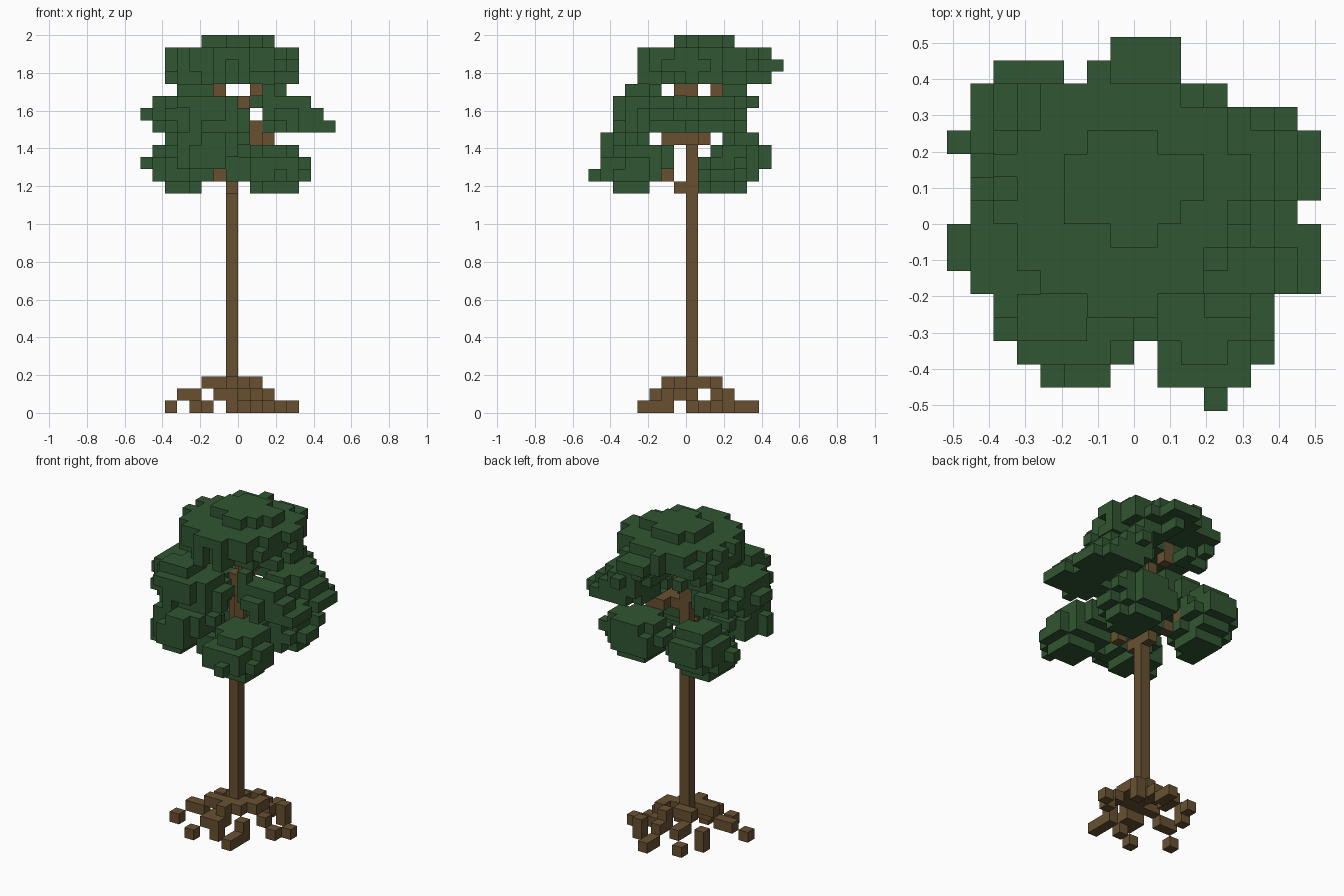
import bpy, bmesh, random
from mathutils import Vector

random.seed(4)
CELL = 2 / 31
STEP = {"e": Vector((1, 0, 0)), "w": Vector((-1, 0, 0)), "n": Vector((0, 1, 0)),
        "s": Vector((0, -1, 0)), "u": Vector((0, 0, 1)), "d": Vector((0, 0, -1))}

if "Cube" in bpy.data.objects:
    bpy.data.objects.remove(bpy.data.objects["Cube"])


def material(name, colour):
    mat = bpy.data.materials.new(name)
    mat.use_nodes = True
    mat.diffuse_color = colour
    mat.node_tree.nodes["Principled BSDF"].inputs["Base Color"].default_value = colour
    return mat


bark = material("bark_brown", (0.137, 0.081, 0.031, 1))
leaf = material("leaf_green", (0.031, 0.092, 0.032, 1))

parts = []      # (name, material, cells)
filled = set()  # every cell taken so far


def add_part(name, mat, cells):
    cells = set(cells) - filled
    filled.update(cells)
    parts.append((name, mat, cells))


def walk(start, path):
    """Cells visited by a chain of compass steps."""
    here, cells = Vector(start), []
    for token in path.split():
        for letter in token:
            here = here + STEP[letter]
        cells.append(tuple(int(round(c)) for c in here))
    return cells


def is_open(i, j, k):
    """Air gaps between the tiers of leaves."""
    if k == 18:
        return i in (-2, -1, 0) or not (-6 <= j <= -4 or 1 <= j <= 5)
    if k in (19, 20, 21):
        return j in (-1, 0) or (k == 19 and i == -2)
    if k == 22:
        return i > 0 or -4 < j < 2
    if k == 23:
        return i == 1
    if k == 26:
        return not (-5 <= i <= -3 or 2 <= i <= 3) or not (-5 <= j <= -3 or 3 <= j <= 5)
    if k == 27:
        return -4 <= i <= -1 and j >= 3
    return False


def clump(name, x, y, rx, ry, base, profile, lean=(0, 0), rag=0.45):
    """Stack of discs, ragged below and cleaner above; lean shifts each higher disc."""
    cells = []
    for n, scale in enumerate(profile):
        cx, cy, k = x + lean[0] * n, y + lean[1] * n, base + n
        rough = rag * (1 - .7 * n / len(profile))
        for i in range(-8, 8):
            for j in range(-8, 8):
                d = ((i + .5 - cx) / (rx * scale)) ** 2 + ((j + .5 - cy) / (ry * scale)) ** 2
                if d <= 1 - rough * random.random() and not is_open(i, j, k):
                    cells.append((i, j, k))
    add_part(name, leaf, cells)


def build(name, mat, cells):
    """Mesh of the exposed cell sides, welded at the corners."""
    bm = bmesh.new()
    for cell in sorted(cells):
        c = Vector(cell)
        centre = c + Vector((.5, .5, .5))
        for step in STEP.values():
            if tuple(int(round(v)) for v in c + step) in filled:
                continue
            a = Vector((step.y, step.z, step.x)) / 2
            b = step.cross(a)
            mid = centre + step / 2
            corners = (mid - a - b, mid + a - b, mid + a + b, mid - a + b)
            bm.faces.new([bm.verts.new(p * CELL) for p in corners])
    bmesh.ops.remove_doubles(bm, verts=bm.verts, dist=CELL / 100)
    mesh = bpy.data.meshes.new(name)
    bm.to_mesh(mesh)
    bm.free()
    mesh.materials.append(mat)
    bpy.context.collection.objects.link(bpy.data.objects.new(name, mesh))


# Trunk
add_part("trunk", bark, [(-1, 0, k) for k in range(2, 25)])

# Roots, stepping down and away from the foot of the trunk
ROOTS = {
    "root_left": "e e ed ed en",
    "root_back_left": "e en nd en d",
    "root_front_left": "es esd d s s",
    "root_front": "s s d s d",
    "root_front_right": "s wsd s wsd",
    "root_right": "ws w wd w wsd",
    "root_back_right": "wn wwnd d",
    "root_back": "n wnd n wnd",
    "root_back_long": "n en d n nd n",
}
for name, path in ROOTS.items():
    add_part(name, bark, walk((-1, 0, 2), path))

# Branches, by the height where they leave the trunk
BRANCHES = {
    18: ("s wsu wsu", "s esu esu", "n enu enu", "n wnu wnu"),
    22: ("e e s s u", "e en e enu"),
    23: ("w ws wu",),
    24: ("eu eu s u", "nu wnu u"),
}
for height, paths in BRANCHES.items():
    for number, path in enumerate(paths):
        add_part(f"branch_{height}_{number}", bark, walk((-1, 0, height), path))

# Crown
clump("crown", x=-.5, y=1.5, rx=5.75, ry=5.75, base=26, profile=(.95, 1, 1, .97), rag=.6)
clump("crown_cap", x=0, y=1.5, rx=3.2, ry=2.7, base=30, profile=(1,), rag=.4)
clump("crown_tuft", x=.5, y=7, rx=2, ry=1.2, base=28, profile=(1,), rag=0)

# Middle tier
clump("middle_left_back", x=5, y=2.5, rx=3.4, ry=3.1, base=23, profile=(1, .88, .88, .5), lean=(-.7, .2))
clump("middle_left_front", x=5, y=-1.3, rx=3.1, ry=2.4, base=23, profile=(1, .9, .6), lean=(-.5, -.4))
clump("middle_right", x=-4.4, y=-.3, rx=3.6, ry=3.6, base=23, profile=(.85, 1.03, .85), lean=(-.1, -.1))
clump("middle_right_front", x=-2.6, y=-3, rx=3.4, ry=2.7, base=23, profile=(1, 1.05, 1, .7), lean=(0, -.2))

# Lower tier
clump("lower_front_left", x=3.4, y=-5.2, rx=3, ry=3.4, base=18, profile=(.7, 1, .96, .8), lean=(-.15, .55))
clump("lower_front_right", x=-3, y=-3.9, rx=3.2, ry=2.9, base=19, profile=(.95, 1, .97, .9), lean=(.3, -.2))
clump("lower_back_left", x=2.7, y=3.2, rx=3.4, ry=2.9, base=18, profile=(.75, 1, .95, .75), lean=(-.1, .3))
clump("lower_back_right", x=-4.6, y=3.2, rx=3, ry=3, base=18, profile=(.75, .95, 1, .85, .6), lean=(0, .4))

for part in parts:
    if part[2]:
        build(*part)
